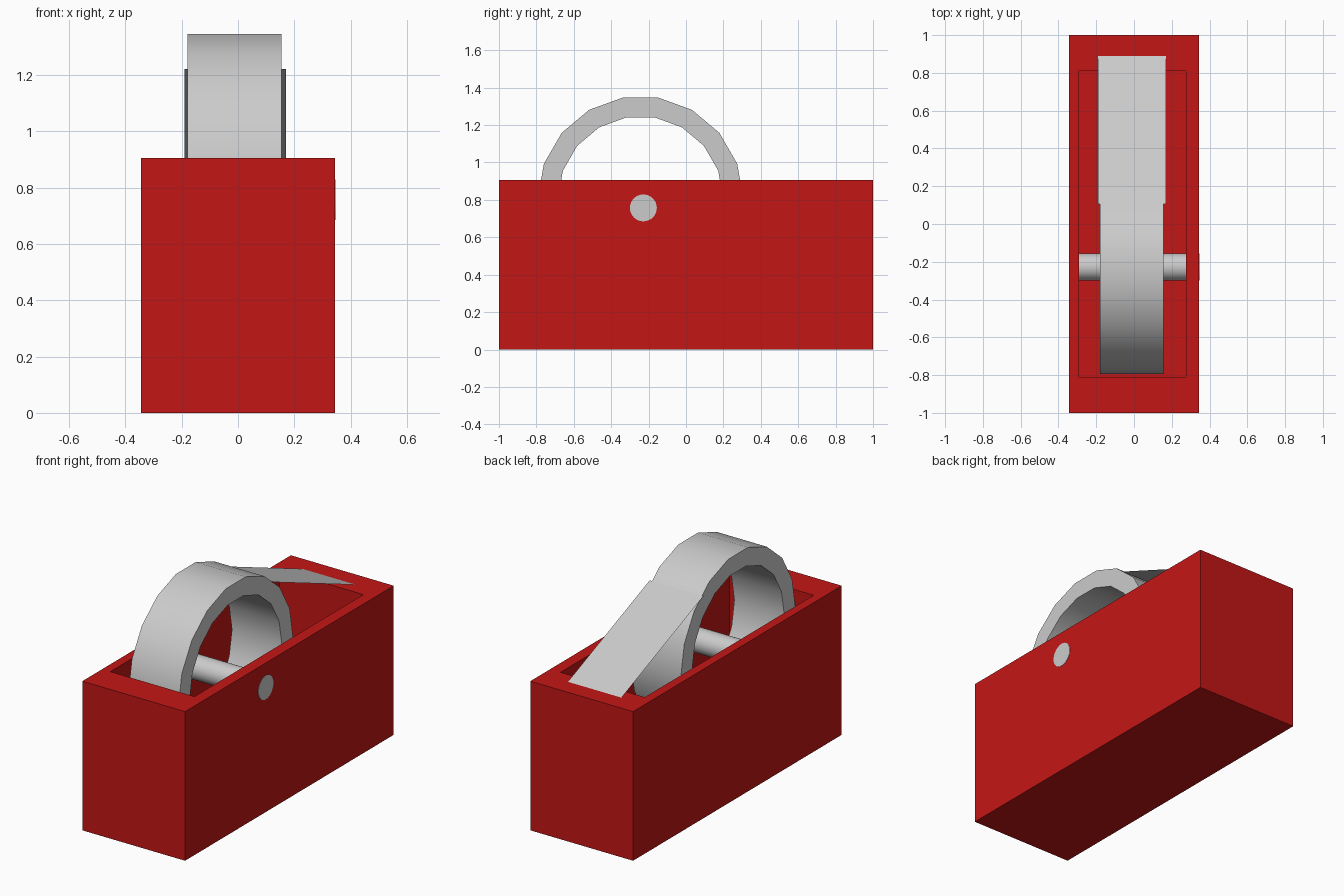
import bpy, bmesh, math

if "Cube" in bpy.data.objects:
    bpy.data.objects.remove(bpy.data.objects["Cube"])

red = bpy.data.materials.new("red_plastic")
red.diffuse_color = (0.55, 0.008, 0.008, 1)
red.use_nodes = True
red.node_tree.nodes["Principled BSDF"].inputs["Base Color"].default_value = red.diffuse_color


def finish(name, bm, material=None, smooth=False):
    bmesh.ops.recalc_face_normals(bm, faces=bm.faces)
    mesh = bpy.data.meshes.new(name)
    bm.to_mesh(mesh)
    bm.free()
    obj = bpy.data.objects.new(name, mesh)
    bpy.context.collection.objects.link(obj)
    if material:
        mesh.materials.append(material)
    if smooth:
        bpy.ops.object.select_all(action='DESELECT')
        obj.select_set(True)
        bpy.context.view_layer.objects.active = obj
        bpy.ops.object.shade_smooth_by_angle(angle=math.radians(30))
    return obj


def rect(bm, x0, x1, y0, y1, z):
    return [bm.verts.new((x, y, z)) for x, y in ((x0, y0), (x1, y0), (x1, y1), (x0, y1))]


def bridge(bm, a, b):
    n = len(a)
    for i in range(n):
        bm.faces.new((a[i], a[(i + 1) % n], b[(i + 1) % n], b[i]))


def circle(bm, x, y, z, radius, sides):
    step = math.tau / sides
    return [bm.verts.new((x, y + radius * math.cos(i * step), z + radius * math.sin(i * step)))
            for i in range(sides)]


# Open box: base, outer walls, rim, cavity walls, cavity floor
bm = bmesh.new()
loops = [rect(bm, -0.345, 0.345, -1, 1, 0),
         rect(bm, -0.345, 0.345, -1, 1, 0.905),
         rect(bm, -0.29, 0.275, -0.81, 0.81, 0.905),
         rect(bm, -0.29, 0.275, -0.81, 0.81, 0.12)]
for a, b in zip(loops, loops[1:]):
    bridge(bm, a, b)
bm.faces.new(loops[0])
bm.faces.new(loops[-1])
finish("dispenser_box", bm, red)

# Tape roll: 18-sided thick ring
bm = bmesh.new()
loops = [circle(bm, x, -0.243, 0.805, r, 18)
         for x, r in ((-0.18, 0.55), (0.155, 0.55), (0.155, 0.442), (-0.18, 0.442))]
for i in range(4):
    bridge(bm, loops[i], loops[(i + 1) % 4])
finish("tape_roll", bm, smooth=True)

# Axle pin: ends inside the left wall, just breaks through the right one
bm = bmesh.new()
ends = [circle(bm, x, -0.228, 0.757, 0.072, 32) for x in (-0.32, 0.347)]
bridge(bm, *ends)
for end in ends:
    bm.faces.new(end)
finish("axle_pin", bm, smooth=True)

# Loose tape: thin sheet from the roll down to the back rim
bm = bmesh.new()
bm.faces.new([bm.verts.new(p) for p in ((-0.19, 0.105, 1.222), (-0.19, 0.89, 0.906),
                                        (0.17, 0.89, 0.906), (0.17, 0.105, 1.222))])
finish("tape_strip", bm)
